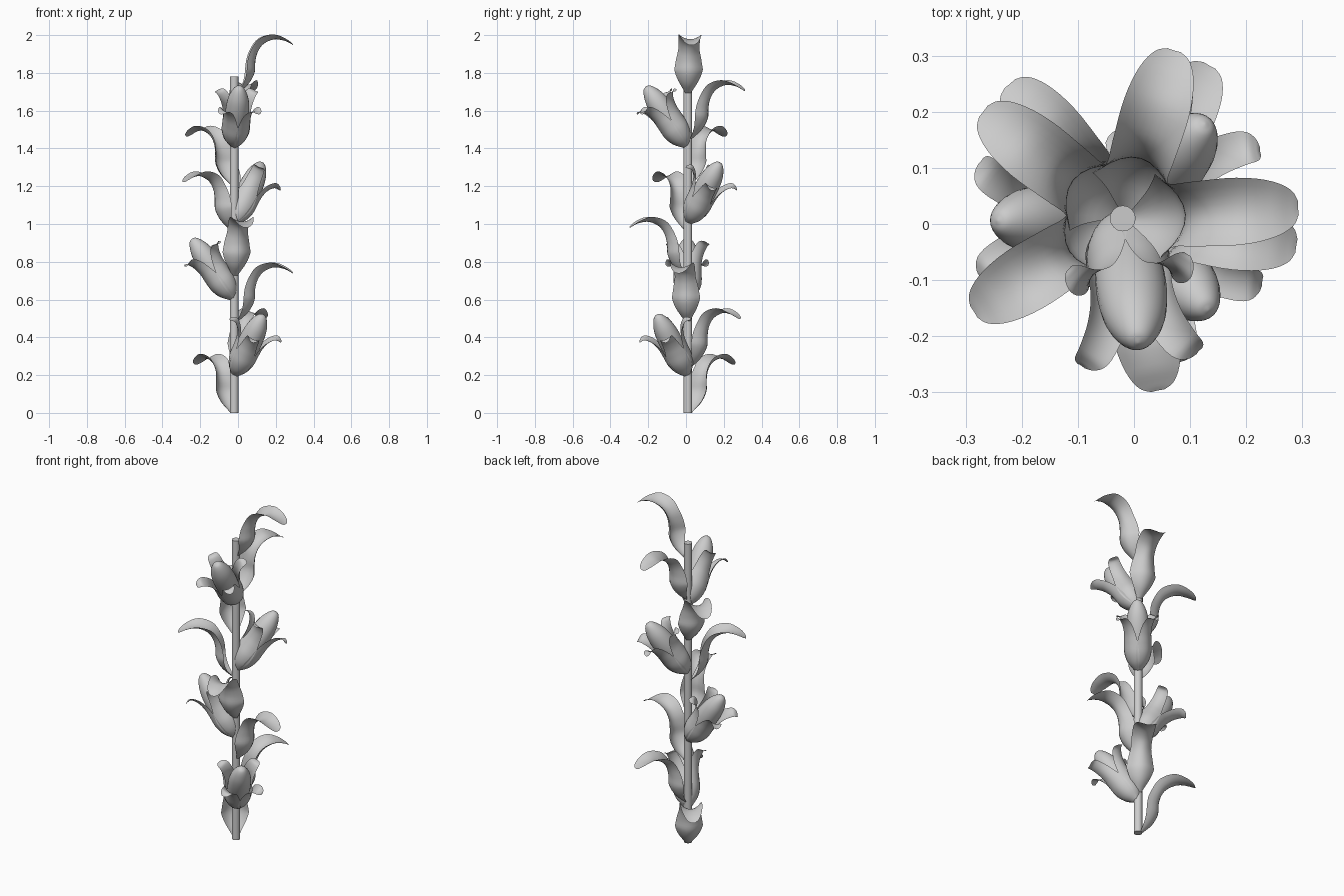
import bpy
from math import sin, cos, pi, radians
from mathutils import Vector, Matrix

if "Cube" in bpy.data.objects:
    bpy.data.objects.remove(bpy.data.objects["Cube"])

STEM = Vector((-0.02, 0.01, 0))


def smooth_rows(rows, n=4):
    """Catmull-Rom interpolation through a list of tuples."""
    v = [Vector(r) for r in rows]
    v = [2 * v[0] - v[1]] + v + [2 * v[-1] - v[-2]]
    out = []
    for i in range(1, len(v) - 2):
        a, b, c, d = v[i - 1:i + 3]
        for k in range(n):
            t = k / n
            out.append(0.5 * (2 * b + (c - a) * t + (2 * a - 5 * b + 4 * c - d) * t * t
                              + (3 * b - a - 3 * c + d) * t ** 3))
    return out + [v[-2]]


def make_object(name, grid, matrix, closed=False):
    """Skin a grid of points, rows by columns."""
    m = len(grid[0])
    faces = []
    for i in range(len(grid) - 1):
        for j in range(m if closed else m - 1):
            k = (j + 1) % m
            faces.append((i * m + j, i * m + k, (i + 1) * m + k, (i + 1) * m + j))
    if closed:
        faces += [tuple(reversed(range(m))), tuple(range((len(grid) - 1) * m, len(grid) * m))]
    me = bpy.data.meshes.new(name)
    me.from_pydata([matrix @ p for row in grid for p in row], [], faces)
    me.shade_smooth()
    me.set_sharp_from_angle(angle=radians(50))
    ob = bpy.data.objects.new(name, me)
    bpy.context.collection.objects.link(ob)
    return ob


def blade(name, rows, matrix):
    """Cupped blade; rows are (outward, up, half width, cup depth)."""
    pts = smooth_rows(rows)
    grid = []
    for i, p in enumerate(pts):
        a, b = pts[max(i - 1, 0)], pts[min(i + 1, len(pts) - 1)]
        t = Vector((b[0] - a[0], b[1] - a[1])).normalized()
        row = []
        for j in range(9):
            s = j / 4 - 1
            c = p[3] * s * s
            row.append(Vector((p[0] - t.y * c, p[2] * s, p[1] + t.x * c)))
        grid.append(row)
    return make_object(name, grid, matrix)


def lathe(name, rows, matrix, n):
    grid = [[Vector((r * cos(2 * pi * j / n), r * sin(2 * pi * j / n), z)) for j in range(n)]
            for r, z in rows]
    return make_object(name, grid, matrix, True)


# Stem
lathe("stem", [(0.023, 0), (0.023, 1.78)], Matrix.Translation(STEM), 16)

# Leaves spiralling up the stem
LEAF = [(.02, 0, .015, .004), (.075, .05, .055, .03), (.108, .11, .075, .048),
        (.112, .17, .068, .045), (.125, .22, .056, .04), (.155, .262, .058, .038),
        (.21, .287, .06, .026), (.265, .28, .05, .012), (.3, .264, .032, .005),
        (.313, .256, .012, .001)]
for i in range(8):
    m = Matrix.Translation(STEM + Vector((0, 0, 0.2415 * i)))
    blade(f"leaf_{i}", LEAF, m @ Matrix.Rotation(radians(130 - 69.5 * i), 4, 'Z'))

# Ears, each with four curling husks
COB = [(.012, .01), (.04, .05), (.056, .11), (.062, .18), (.062, .25), (.054, .31),
       (.038, .355), (.02, .382), (.002, .39)]
HUSK = [(.012, 0, .015, .003), (.05, .045, .046, .018), (.07, .1, .058, .025),
        (.073, .16, .054, .022), (.077, .21, .044, .017), (.092, .258, .038, .012),
        (.118, .29, .033, .008), (.14, .291, .022, .003), (.15, .286, .008, .001)]
for i in range(4):
    m = (Matrix.Translation(STEM + Vector((0, 0, 0.2 + 0.403 * i)))
         @ Matrix.Rotation(radians(-47 - 132 * i), 4, 'Z')
         @ Matrix.Rotation(radians(35), 4, 'Y'))
    lathe(f"ear_{i}", smooth_rows(COB), m, 24)
    for k in range(4):
        blade(f"husk_{i}_{k}", HUSK, m @ Matrix.Rotation(radians(45 + 90 * k), 4, 'Z'))
